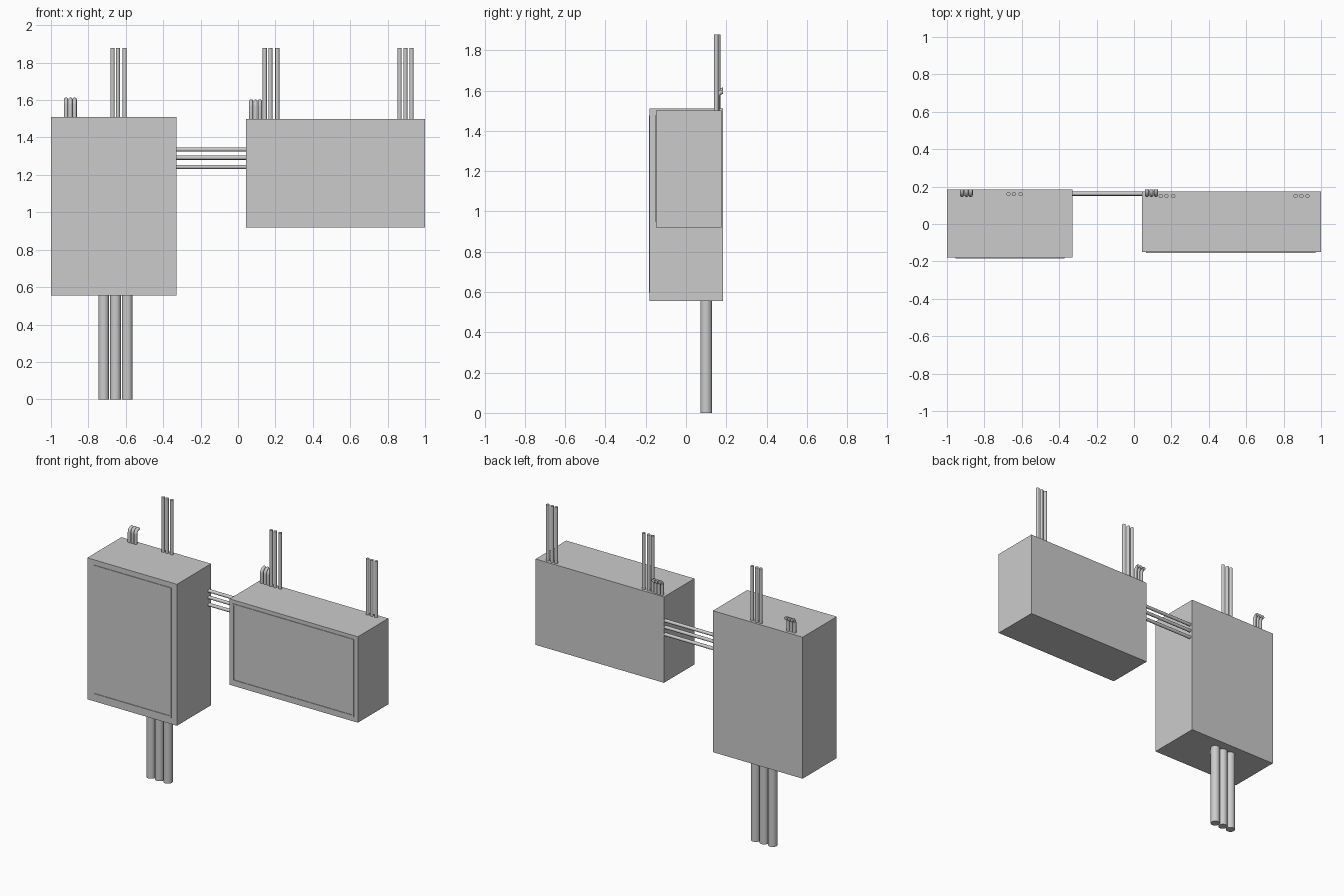
import bpy, bmesh, math
from mathutils import Vector

if "Cube" in bpy.data.objects:
    bpy.data.objects.remove(bpy.data.objects["Cube"])


def finish(name, bm, smooth=False):
    bmesh.ops.recalc_face_normals(bm, faces=bm.faces)
    me = bpy.data.meshes.new(name)
    bm.to_mesh(me)
    bm.free()
    ob = bpy.data.objects.new(name, me)
    bpy.context.collection.objects.link(ob)
    if smooth:
        bpy.ops.object.select_all(action='DESELECT')
        bpy.context.view_layer.objects.active = ob
        ob.select_set(True)
        bpy.ops.object.shade_smooth_by_angle(angle=math.radians(40))
    return ob


def box(name, x0, x1, y0, y1, z0, z1):
    bm = bmesh.new()
    bmesh.ops.create_cube(bm, size=1)
    for v in bm.verts:
        v.co = ((x0 + x1) / 2 + v.co.x * (x1 - x0),
                (y0 + y1) / 2 + v.co.y * (y1 - y0),
                (z0 + z1) / 2 + v.co.z * (z1 - z0))
    return finish(name, bm)


def door_frame(name, x0, x1, z0, z1, face, w=0.011, depth=0.004):
    # thin rectangular ring, raised slightly from the cabinet face
    bm = bmesh.new()
    rings = []
    for inset, y in ((0, face), (0, face - depth), (w, face - depth), (w, face)):
        a, b, c, d = x0 + inset, x1 - inset, z0 + inset, z1 - inset
        rings.append([bm.verts.new((x, y, z)) for x, z in ((a, c), (b, c), (b, d), (a, d))])
    for k in range(4):
        p, q = rings[k], rings[(k + 1) % 4]
        for i in range(4):
            j = (i + 1) % 4
            bm.faces.new((p[i], p[j], q[j], q[i]))
    finish(name, bm)


def pipe(name, points, r, sides=20):
    # sweep a circle along a path lying in one plane
    pts = [Vector(p) for p in points]
    bm = bmesh.new()
    rings = []
    for i, p in enumerate(pts):
        t = (pts[min(i + 1, len(pts) - 1)] - pts[max(i - 1, 0)]).normalized()
        u = Vector((0, 1, 0)) if abs(t.x) > 0.9 else Vector((1, 0, 0))
        v = t.cross(u).normalized()
        rings.append([bm.verts.new(p + r * (math.cos(a) * u + math.sin(a) * v))
                      for a in (2 * math.pi * k / sides for k in range(sides))])
    for p, q in zip(rings, rings[1:]):
        for i in range(sides):
            j = (i + 1) % sides
            bm.faces.new((p[i], p[j], q[j], q[i]))
    bm.faces.new(rings[0])
    bm.faces.new(rings[-1])
    finish(name, bm, True)


# Cabinets and door outlines
box("tall_cabinet", -1.0, -0.33, -0.18, 0.184, 0.555, 1.51)
box("wide_cabinet", 0.042, 1.0, -0.15, 0.175, 0.92, 1.50)
door_frame("tall_door_frame", -0.955, -0.372, 0.598, 1.475, -0.18)
door_frame("wide_door_frame", 0.064, 0.97, 0.951, 1.475, -0.15)

# Thick conduits down to the ground
for i, x in enumerate((-0.718, -0.655, -0.592)):
    pipe(f"ground_conduit_{i}", [(x, 0.10, 0), (x, 0.10, 0.56)], 0.029, 24)

# Thin conduits rising from the cabinet tops
for group, xs, y, z in (("tall", (-0.671, -0.642, -0.606), 0.16, 1.50),
                        ("wide_left", (0.143, 0.173, 0.210), 0.15, 1.49),
                        ("wide_right", (0.864, 0.895, 0.928), 0.15, 1.49)):
    for i, x in enumerate(xs):
        pipe(f"{group}_riser_{i}", [(x, y, z), (x, y, 1.878)], 0.011)

# Horizontal conduits linking the cabinets
for i, z in enumerate((1.336, 1.292, 1.243)):
    pipe(f"link_conduit_{i}", [(-0.335, 0.162, z), (0.047, 0.162, z)], 0.011)

# Short conduits bending back toward the wall
for group, xs, z0, top in (("tall", (-0.919, -0.896, -0.873), 1.50, 1.603),
                           ("wide", (0.070, 0.094, 0.117), 1.49, 1.593)):
    y, R = 0.155, 0.027
    for i, x in enumerate(xs):
        path = [(x, y, z0)]
        for k in range(9):
            a = math.pi / 2 * k / 8
            path.append((x, y + R * (1 - math.cos(a)), top - R + R * math.sin(a)))
        path.append((x, 0.184, top))
        pipe(f"{group}_bent_conduit_{i}", path, 0.011, 16)
